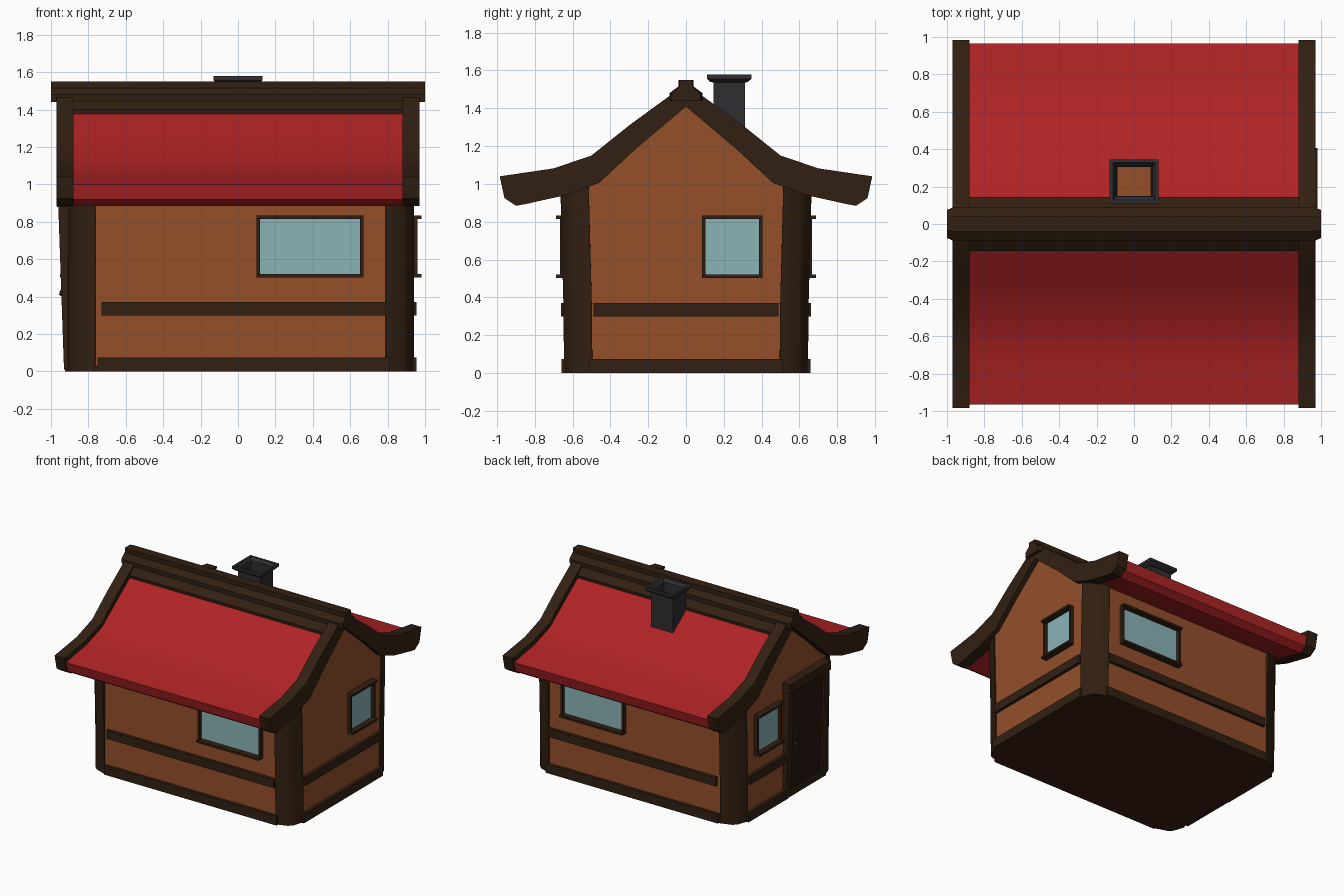
import bpy, bmesh
from math import radians

if "Cube" in bpy.data.objects:
    bpy.data.objects.remove(bpy.data.objects["Cube"])


def material(name, rgb):
    m = bpy.data.materials.new(name)
    m.diffuse_color = (*rgb, 1)
    m.use_nodes = True
    m.node_tree.nodes["Principled BSDF"].inputs["Base Color"].default_value = m.diffuse_color
    return m


PLASTER = material("plaster", (0.30, 0.08, 0.023))
TIMBER = material("timber", (0.032, 0.0145, 0.006))
DARK = material("door_wood", (0.018, 0.008, 0.004))
FLOOR = material("floor_wood", (0.048, 0.013, 0.006))
RED = material("red_roof", (0.43, 0.017, 0.018))
GLASS = material("glass", (0.26, 0.456, 0.468))
STONE = material("stone", (0.028, 0.028, 0.031))


def finish(name, bm, mat):
    bmesh.ops.remove_doubles(bm, verts=bm.verts, dist=1e-5)
    bmesh.ops.recalc_face_normals(bm, faces=bm.faces)
    me = bpy.data.meshes.new(name)
    bm.to_mesh(me)
    bm.free()
    me.materials.append(mat)
    ob = bpy.data.objects.new(name, me)
    bpy.context.collection.objects.link(ob)
    bpy.ops.object.select_all(action='DESELECT')
    ob.select_set(True)
    bpy.context.view_layer.objects.active = ob
    bpy.ops.object.shade_smooth_by_angle(angle=radians(30))
    return ob


def loft(bm, rings, cap=True):
    """Skin a list of closed rings, capping both ends."""
    rs = [[bm.verts.new(p) for p in r] for r in rings]
    n = len(rs[0])
    for a, b in zip(rs, rs[1:]):
        for i in range(n):
            j = (i + 1) % n
            bm.faces.new((a[i], a[j], b[j], b[i]))
    if cap:
        bm.faces.new(rs[0])
        bm.faces.new(rs[-1])


def x_prism(bm, prof, x0, x1):
    loft(bm, [[(x, y, z) for y, z in prof] for x in (x0, x1)])


def band(name, outer, inner, spans, mat):
    """Bent slab: matched outer/inner half profiles mirrored over y, run along x."""
    bm = bmesh.new()
    for x0, x1 in spans:
        for s in (1, -1):
            pairs = list(zip(outer, inner))
            rings = [[(x0, s * o[0], o[1]), (x1, s * o[0], o[1]),
                      (x1, s * i[0], i[1]), (x0, s * i[0], i[1])] for o, i in pairs]
            rs = [[bm.verts.new(p) for p in r] for r in rings]
            for a, b in zip(rs, rs[1:]):
                for k in range(4):
                    bm.faces.new((a[k], a[(k + 1) % 4], b[(k + 1) % 4], b[k]))
            bm.faces.new(rs[-1])
    return finish(name, bm, mat)


# Wall planes: u runs along the wall, d is the distance out from it
FACES = {
    "front": lambda u, z, d: (u, -0.635 - d, z),
    "back": lambda u, z, d: (u, 0.635 + d, z),
    "right": lambda u, z, d: (0.93 + d, u, z),
    "left": lambda u, z, d: (-0.90 - d, u, z),
    "door": lambda u, z, d: (-0.90 - d - (0.035 * z if d > 0 else 0), u, z),
}


def boxes(name, face, items, mat):
    bm = bmesh.new()
    f = FACES[face]
    for u0, u1, z0, z1, d0, d1 in items:
        loft(bm, [[f(u0, z0, d), f(u1, z0, d), f(u1, z1, d), f(u0, z1, d)] for d in (d0, d1)])
    return finish(name, bm, mat)


# Walls with gables and chamfered corners
half = [(0.635, 0.02), (0.635, 0.98), (0.46, 1.06), (0.26, 1.22)]
bm = bmesh.new()
x_prism(bm, half + [(0, 1.43)] + [(-y, z) for y, z in reversed(half)], -0.90, 0.93)
corners = [e for e in bm.edges if abs(e.verts[0].co.z - e.verts[1].co.z) > 0.9
           and abs(e.verts[0].co.y - e.verts[1].co.y) < 1e-4]
bmesh.ops.bevel(bm, geom=corners, offset=0.12, segments=1, affect='EDGES')
finish("walls", bm, PLASTER)

# Floor slab
bm = bmesh.new()
plan = [(0.93, 0.52), (0.80, 0.645), (-0.77, 0.645), (-0.90, 0.52)]
plan += [(x, -y) for x, y in reversed(plan)]
loft(bm, [[(x, y, z) for x, y in plan] for z in (0, 0.03)])
finish("floor", bm, FLOOR)

# Corner posts, mirrored to all four corners around the wall centre
post = [(0.775, 0.645), (0.865, 0.615), (0.895, 0.585), (0.925, 0.495), (0.77, 0.49)]
for sx, nx in ((1, "right"), (-1, "left")):
    for sy, ny in ((-1, "front"), (1, "back")):
        bm = bmesh.new()
        loft(bm, [[(0.015 + sx * x, sy * (y + dy), z) for x, y in post]
                  for z, dy in ((0, 0), (0.35, 0.003), (1.0, 0.02))])
        finish(f"corner_post_{ny}_{nx}", bm, TIMBER)

# Plinths, belt rails and windows on each wall
spans = {"front": (-0.73, 0.79), "back": (-0.73, 0.79), "right": (-0.49, 0.49), "left": (0.02, 0.49)}
for side, (a, b) in spans.items():
    boxes("plinth_" + side, side, [(a - 0.02, b + 0.02, 0, 0.075, -0.02, 0.024)], TIMBER)
    boxes("belt_rail_" + side, side, [(a, b, 0.30, 0.37, -0.02, 0.025)], TIMBER)
    l, r = (0.10, 0.67) if side in ("front", "back") else (0.085, 0.405)
    t = 0.018
    boxes("window_frame_" + side, side, [
        (l, l + t, 0.51, 0.83, -0.02, 0.03), (r - t, r, 0.51, 0.83, -0.02, 0.03),
        (l, r, 0.502, 0.52, -0.02, 0.052), (l, r, 0.815, 0.833, -0.02, 0.052)], TIMBER)
    boxes("window_glass_" + side, side, [(l + 0.01, r - 0.01, 0.515, 0.82, -0.02, 0.004)], GLASS)

# Door on the left wall, leaning outward at the top
boxes("door_frame", "door", [
    (-0.48, -0.425, 0.01, 0.95, -0.02, 0.03), (-0.025, 0.03, 0.01, 0.95, -0.02, 0.03),
    (-0.49, 0.04, 0.88, 0.955, -0.02, 0.036), (-0.48, 0.03, 0.01, 0.05, -0.02, 0.03)], TIMBER)
boxes("door_panel", "door", [(-0.43, -0.02, 0.02, 0.90, -0.02, 0.012)], DARK)
bm = bmesh.new()
bmesh.ops.create_icosphere(bm, subdivisions=1, radius=0.024)
bmesh.ops.translate(bm, verts=bm.verts, vec=(-0.935, -0.085, 0.42))
finish("door_knob", bm, STONE)

# Red roof slopes
band("roof",
     [(0, 1.48), (0.3, 1.26), (0.5, 1.11), (0.7, 1.045), (0.965, 1.0), (0.945, 0.92)],
     [(0, 1.42), (0.27, 1.195), (0.46, 1.02), (0.63, 0.952), (0.84, 0.9), (0.89, 0.885)],
     [(-0.89, 0.89)], RED)

# Curved barge boards at both gable ends
band("barge_boards",
     [(0, 1.52), (0.06, 1.485), (0.3, 1.31), (0.5, 1.15), (0.7, 1.082), (0.985, 1.04), (0.96, 0.925)],
     [(0, 1.41), (0.04, 1.375), (0.26, 1.19), (0.46, 1.005), (0.63, 0.942), (0.85, 0.893), (0.9, 0.885)],
     [(-0.97, -0.88), (0.88, 0.97)], TIMBER)

# Ridge flashing and ridge beam
band("ridge_flashing", [(0, 1.515), (0.145, 1.40)], [(0, 1.46), (0.14, 1.365)], [(-0.885, 0.885)], TIMBER)
bm = bmesh.new()
prof = [(0.04, 1.55), (0.04, 1.515), (0.088, 1.48), (0.088, 1.44)]
prof += [(-y, z) for y, z in reversed(prof)]
loft(bm, [[(x, y * k, z) for y, z in prof] for x, k in ((-1, 0.85), (-0.97, 1), (0.97, 1), (1, 0.85))])
finish("ridge_beam", bm, TIMBER)

# Hollow chimney with flared cap
rings = [(0.10, 0.083, 1.15), (0.10, 0.083, 1.535), (0.115, 0.10, 1.54), (0.13, 0.118, 1.556),
         (0.13, 0.118, 1.578), (0.112, 0.10, 1.578), (0.098, 0.08, 1.556), (0.092, 0.077, 1.36)]
bm = bmesh.new()
loft(bm, [[(hx * sx, 0.228 + hy * sy, z) for sx, sy in ((1, 1), (-1, 1), (-1, -1), (1, -1))]
          for hx, hy, z in rings])
finish("chimney", bm, STONE)
bm = bmesh.new()
loft(bm, [[(0.092 * sx, 0.228 + 0.077 * sy, z) for sx, sy in ((1, 1), (-1, 1), (-1, -1), (1, -1))]
          for z in (1.35, 1.38)])
finish("chimney_flue_bottom", bm, PLASTER)
